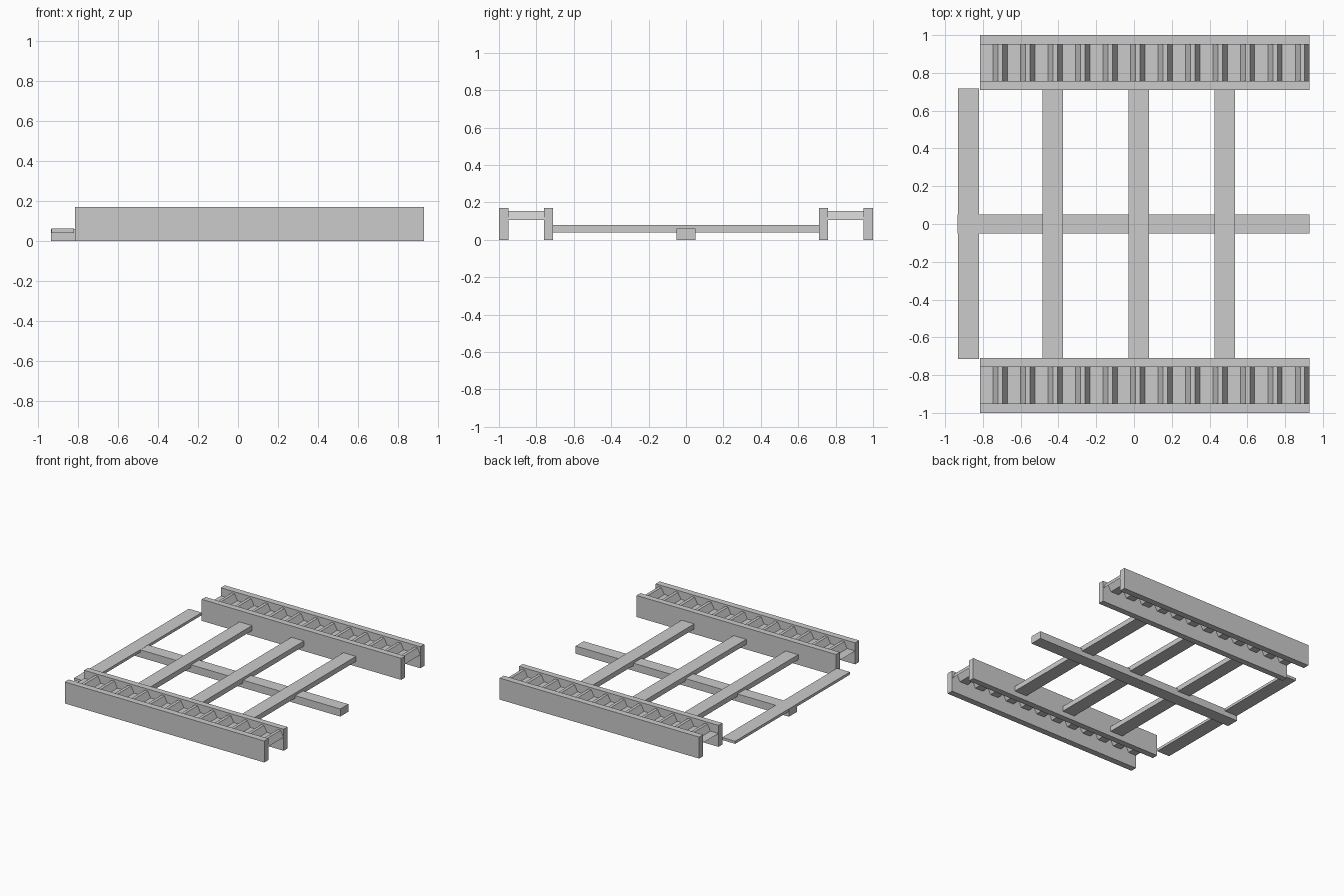
import bpy
import bmesh

cube = bpy.data.objects.get("Cube")
if cube:
    bpy.data.objects.remove(cube, do_unlink=True)

# Single grey metal
GREY = (0.6, 0.6, 0.6, 1)
metal = bpy.data.materials.new("grey metal")
metal.use_nodes = True
metal.diffuse_color = GREY
metal.node_tree.nodes["Principled BSDF"].inputs["Base Color"].default_value = GREY

X_START, X_END = -0.815, 0.93


def add_object(name, bm):
    mesh = bpy.data.meshes.new(name)
    bm.to_mesh(mesh)
    bm.free()
    mesh.materials.append(metal)
    obj = bpy.data.objects.new(name, mesh)
    bpy.context.collection.objects.link(obj)
    return obj


def box(name, x, y, z):
    """Box spanning the given (low, high) ranges."""
    bm = bmesh.new()
    bmesh.ops.create_cube(bm, size=1)
    for v in bm.verts:
        for axis, (low, high) in enumerate((x, y, z)):
            v.co[axis] = low if v.co[axis] < 0 else high
    return add_object(name, bm)


def corrugated_deck(name, y, z, count):
    """Folded sheet: wide troughs, sloped walls and narrow crests."""
    low, high = z
    pitch = (X_END - X_START) / count
    path = [(X_START, low)]
    for i in range(count):
        start = X_START + i * pitch
        for share, height in ((0.48, low), (0.66, high), (0.82, high), (1, low)):
            path.append((start + share * pitch, height))
    bm = bmesh.new()
    rows = [[bm.verts.new((px, py, pz)) for py in y] for px, pz in path]
    for a, b in zip(rows, rows[1:]):
        bm.faces.new((a[0], b[0], b[1], a[1]))
    bm.normal_update()
    return add_object(name, bm)


# Two side trays: a pair of rails with a folded deck between them
for side, sign in (("front", -1), ("back", 1)):
    def span(a, b):
        return tuple(sorted((sign * a, sign * b)))
    box(side + "_outer_rail", (X_START, X_END), span(0.95, 1), (0, 0.17))
    box(side + "_inner_rail", (X_START, X_END), span(0.71, 0.758), (0, 0.17))
    corrugated_deck(side + "_deck", span(0.758, 0.95), (0.106, 0.155), 12)

# Centre beam and the slats that cross it
box("centre_beam", (-0.935, X_END), (-0.05, 0.05), (0, 0.06))
for i, x in enumerate((-0.43, 0.025, 0.48)):
    box(f"cross_slat_{i + 1}", (x - 0.055, x + 0.055), (-0.71, 0.71), (0.04, 0.08))
box("end_slat", (-0.933, -0.82), (-0.715, 0.718), (0.04, 0.061))
